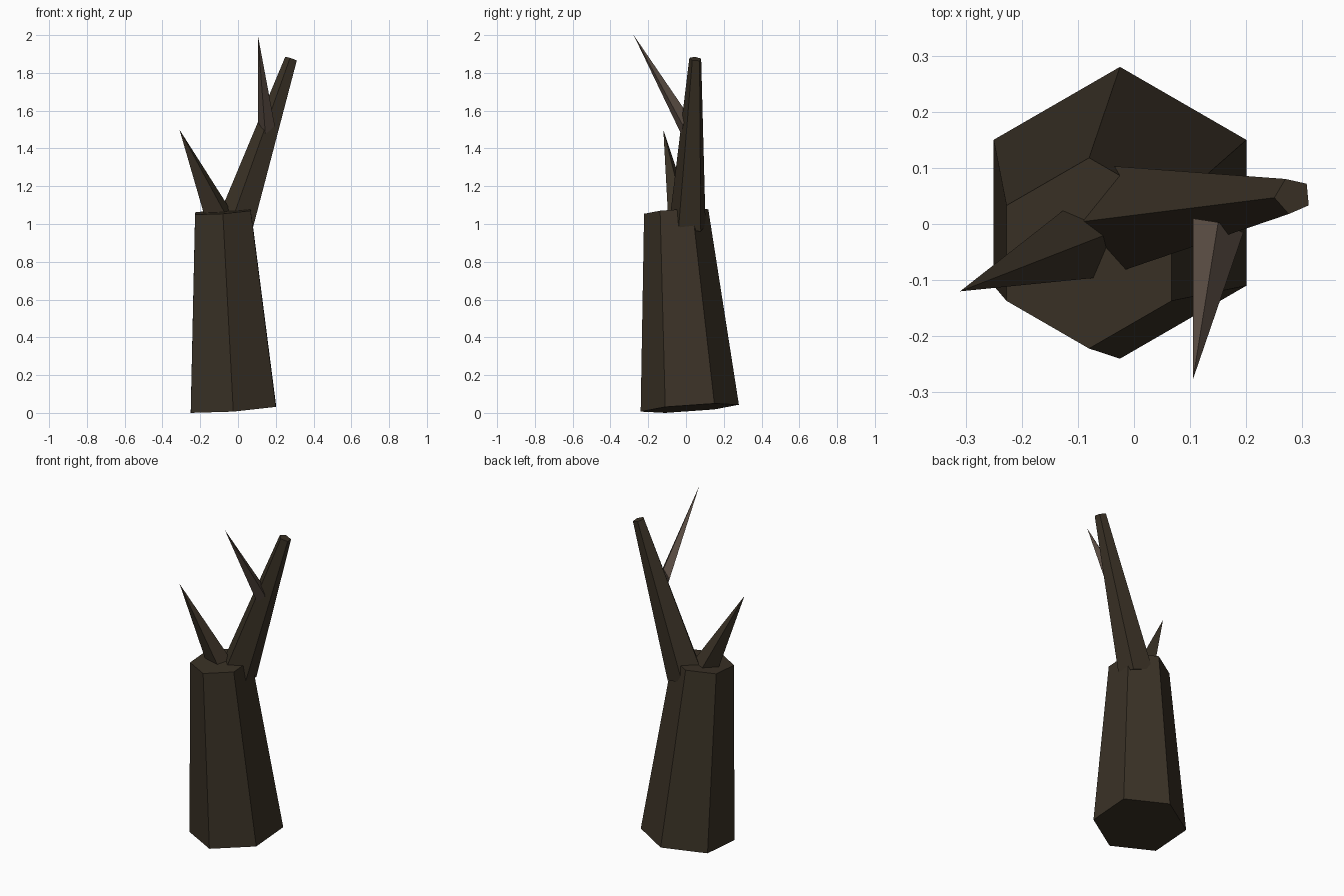
import bpy
import bmesh
from math import cos, sin, pi
from mathutils import Vector

if "Cube" in bpy.data.objects:
    bpy.data.objects.remove(bpy.data.objects["Cube"])


def flat_material(name, rgb):
    mat = bpy.data.materials.new(name)
    mat.use_nodes = True
    mat.diffuse_color = (*rgb, 1)
    bsdf = mat.node_tree.nodes["Principled BSDF"]
    bsdf.inputs["Base Color"].default_value = (*rgb, 1)
    bsdf.inputs["Roughness"].default_value = 0.9
    return mat


def ring(center, radius, sides, turn, slope):
    """Regular polygon in plan, lying on a plane tilted by slope (dz/dx, dz/dy)."""
    c = Vector(center)
    points = []
    for i in range(sides):
        a = turn + 2 * pi * i / sides
        x, y = radius * cos(a), radius * sin(a)
        points.append(c + Vector((x, y, x * slope[0] + y * slope[1])))
    return points


def loft(name, base, end, mat):
    """Flat-sided limb from a base ring to an end ring, or to a single tip point."""
    bm = bmesh.new()
    low = [bm.verts.new(p) for p in base]
    high = [bm.verts.new(p) for p in end]
    n = len(low)
    bm.faces.new(low[::-1])
    for i in range(n):
        j = (i + 1) % n
        if len(high) == 1:
            bm.faces.new((low[i], low[j], high[0]))
        else:
            bm.faces.new((low[i], low[j], high[j], high[i]))
    if len(high) > 2:
        bm.faces.new(high)
    bmesh.ops.recalc_face_normals(bm, faces=bm.faces)
    mesh = bpy.data.meshes.new(name)
    bm.to_mesh(mesh)
    bm.free()
    mesh.materials.append(mat)
    obj = bpy.data.objects.new(name, mesh)
    bpy.context.collection.objects.link(obj)
    return obj


bark = flat_material("dark bark", (0.042, 0.031, 0.019))
dry_wood = flat_material("dry wood", (0.105, 0.075, 0.058))

# Leaning six-sided trunk
trunk_tilt = (0.07, 0.07)
loft("trunk",
     ring((-0.025, 0.02, 0.025), 0.26, 6, pi / 2, trunk_tilt),
     ring((-0.08, -0.052, 1.066), 0.17, 6, pi / 2, trunk_tilt), bark)

# Long five-sided branch with a cut end
branch_turn = 1.98
loft("main_branch",
     ring((-0.006, 0.012, 1.0), 0.1, 5, branch_turn, (-0.33, -0.25)),
     ring((0.283, 0.05, 1.874), 0.033, 5, branch_turn, (-0.33, -0.1)), bark)

# Short pointed branch
loft("side_spike",
     [(-0.165, -0.05, 1.0), (-0.06, -0.095, 1.04),
      (-0.04, -0.015, 1.075), (-0.115, 0.033, 1.04)],
     [(-0.31, -0.12, 1.5)], bark)

# Pale pointed twig on the long branch
loft("upper_twig",
     [(0.105, 0.01, 1.54), (0.145, -0.025, 1.475),
      (0.195, -0.015, 1.52), (0.15, 0.003, 1.59)],
     [(0.105, -0.277, 2.0)], dry_wood)
